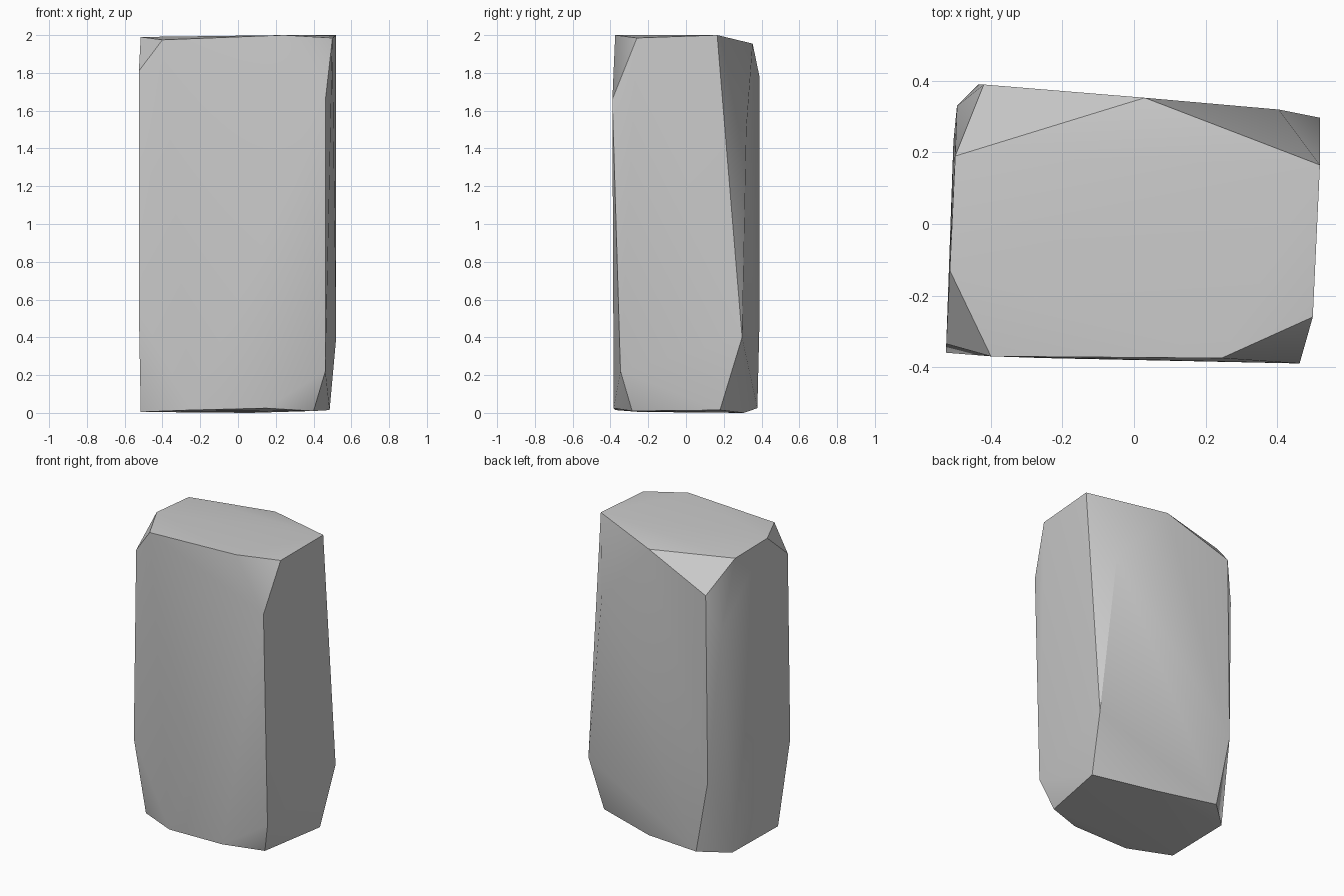
import bpy, bmesh

# A block with each of its eight corners cut off: three points per cut
corner_cuts = {
    "top_front_left": [(-0.515, -0.13, 1.99), (-0.40, -0.37, 1.975), (-0.525, -0.335, 1.81)],
    "top_front_right": [(0.245, -0.375, 2.0), (0.50, -0.26, 1.985), (0.463, -0.39, 1.66)],
    "top_back_right": [(0.52, 0.165, 2.0), (0.03, 0.353, 1.955), (0.405, 0.32, 1.51)],
    "top_back_left": [(-0.50, 0.19, 1.973), (-0.42, 0.39, 1.775), (-0.495, 0.33, 1.527)],
    "low_front_left": [(-0.525, -0.36, 0.55), (-0.515, -0.245, 0.005), (-0.25, -0.375, 0.015)],
    "low_front_right": [(0.15, -0.383, 0.025), (0.40, -0.285, 0.01), (0.463, -0.347, 0.222)],
    "low_back_right": [(0.52, 0.297, 0.40), (0.485, 0.18, 0.015), (0.065, 0.305, 0.0)],
    "low_back_left": [(-0.435, 0.39, 0.52), (-0.34, 0.378, 0.025), (-0.505, 0.23, 0.005)],
}

# Stone: convex skin around all corner cuts
bm = bmesh.new()
for cut in corner_cuts.values():
    for p in cut:
        bm.verts.new(p)
bmesh.ops.convex_hull(bm, input=bm.verts[:])
bmesh.ops.recalc_face_normals(bm, faces=bm.faces[:])
mesh = bpy.data.meshes.new("stone_block")
bm.to_mesh(mesh)
bm.free()

stone = bpy.data.objects.new("stone_block", mesh)
bpy.context.collection.objects.link(stone)
bpy.context.view_layer.objects.active = stone
stone.select_set(True)

# Crisp corner cuts, softly blended broad sides
bpy.ops.object.shade_smooth_by_angle(angle=0.52)
